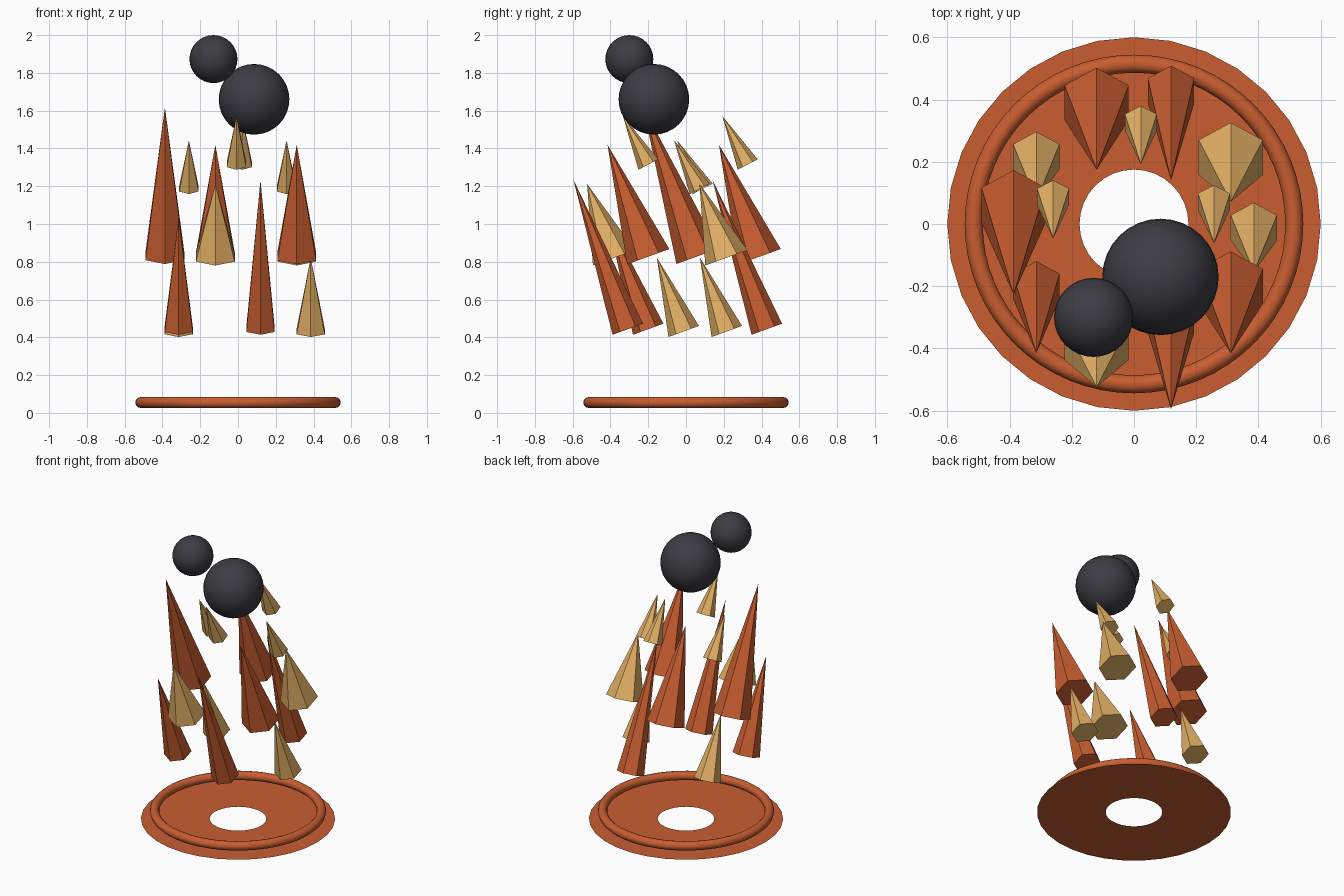
import bpy, bmesh
from math import sin, cos, pi, radians
from mathutils import Matrix, Vector

if "Cube" in bpy.data.objects:
    bpy.data.objects.remove(bpy.data.objects["Cube"])


def material(name, rgb):
    m = bpy.data.materials.new(name)
    m.diffuse_color = (*rgb, 1)
    m.use_nodes = True
    m.node_tree.nodes["Principled BSDF"].inputs["Base Color"].default_value = m.diffuse_color
    return m


ORANGE = material("flame_orange", (0.58, 0.11, 0.03))
YELLOW = material("flame_yellow", (0.76, 0.43, 0.13))
SMOKE = material("smoke_dark", (0.045, 0.045, 0.055))


def flame(name, base, radius, length, tilt, mat):
    # six-sided cone, base centre at `base`, tip leaning towards -y
    bm = bmesh.new()
    bmesh.ops.create_cone(bm, cap_ends=True, segments=6, radius1=radius, radius2=0, depth=length,
                          matrix=Matrix.Translation((0, 0, length / 2)))
    bmesh.ops.remove_doubles(bm, verts=bm.verts, dist=1e-5)
    # put a corner on the y axis
    if max(v.co.y for v in bm.verts) < radius * 0.99:
        bmesh.ops.rotate(bm, verts=bm.verts, matrix=Matrix.Rotation(pi / 6, 3, 'Z'))
    me = bpy.data.meshes.new(name)
    bm.to_mesh(me)
    bm.free()
    ob = bpy.data.objects.new(name, me)
    bpy.context.collection.objects.link(ob)
    ob.location = base
    ob.rotation_euler.x = radians(tilt)
    me.materials.append(mat)


# base plate: flat ring with a hole
bm = bmesh.new()
N = 32
rings = [[bm.verts.new((r * cos(2 * pi * i / N), r * sin(2 * pi * i / N), 0)) for i in range(N)]
         for r in (0.175, 0.6)]
for i in range(N):
    j = (i + 1) % N
    bm.faces.new((rings[0][i], rings[1][i], rings[1][j], rings[0][j]))
plate = bpy.data.meshes.new("base_plate")
bm.to_mesh(plate)
bm.free()
plate.materials.append(ORANGE)
bpy.context.collection.objects.link(bpy.data.objects.new("base_plate", plate))

# raised rim
bpy.ops.mesh.primitive_torus_add(location=(0, 0, 0.055), major_radius=0.515, minor_radius=0.029,
                                 major_segments=64, minor_segments=12)
rim = bpy.context.object
rim.name = "base_rim"
rim.data.materials.append(ORANGE)
bpy.ops.object.shade_smooth()

# flame groups: name, radius, length, tilt, base height, material, (x, y) of base centres
groups = [
    ("upper_orange_tall", 0.119, 0.84, 20, 0.829, ORANGE, [(-0.387, 0.061)]),
    ("upper_orange", 0.119, 0.63, 20, 0.827, ORANGE, [(-0.12, 0.39), (0.311, -0.2)]),
    ("lower_orange_tall", 0.086, 0.84, 20, 0.443, ORANGE, [(0.119, 0.428), (0.119, -0.308)]),
    ("lower_orange", 0.086, 0.63, 20, 0.443, ORANGE, [(-0.314, -0.2)]),
    ("upper_yellow", 0.119, 0.416, 20, 0.821, YELLOW, [(0.311, 0.214), (-0.12, -0.381)]),
    ("lower_yellow", 0.086, 0.416, 20, 0.431, YELLOW, [(-0.314, 0.216), (0.385, -0.012)]),
    ("small_yellow_top", 0.0595, 0.29, 27.7, 1.315, YELLOW, [(0.022, 0.327), (-0.008, -0.199)]),
    ("small_yellow", 0.0595, 0.29, 27.7, 1.186, YELLOW, [(-0.26, 0.088), (0.257, 0.072)]),
]
for name, r, length, tilt, z, mat, spots in groups:
    for k, (x, y) in enumerate(spots, 1):
        flame(f"{name}_flame_{k}", (x, y, z), r, length, tilt, mat)

# smoke puffs
for name, loc, r in [("large_smoke_puff", (0.085, -0.17, 1.66), 0.187),
                     ("small_smoke_puff", (-0.13, -0.3, 1.873), 0.127)]:
    bpy.ops.mesh.primitive_uv_sphere_add(segments=32, ring_count=16, radius=r, location=loc)
    ob = bpy.context.object
    ob.name = name
    ob.data.materials.append(SMOKE)
    bpy.ops.object.shade_smooth()
